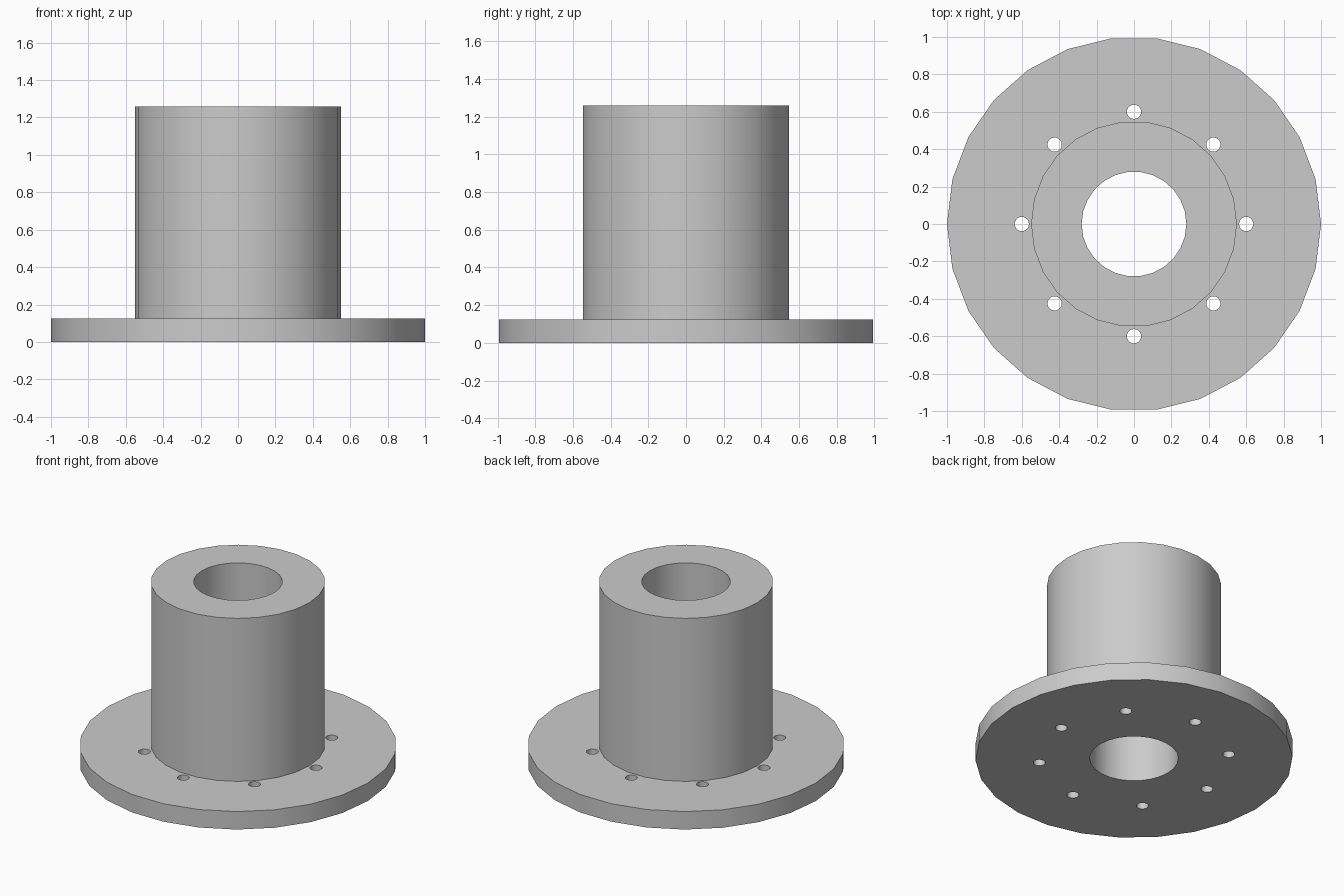
import bpy
import bmesh
from math import cos, sin, pi

SIDES = 26

cube = bpy.data.objects.get("Cube")
if cube:
    bpy.data.objects.remove(cube, do_unlink=True)

# One plain grey metal
grey = bpy.data.materials.new("grey metal")
grey.use_nodes = True
grey.diffuse_color = (0.6, 0.6, 0.6, 1)
grey.node_tree.nodes["Principled BSDF"].inputs["Base Color"].default_value = (0.6, 0.6, 0.6, 1)


def make_object(name, bm):
    bmesh.ops.recalc_face_normals(bm, faces=bm.faces)
    mesh = bpy.data.meshes.new(name)
    bm.to_mesh(mesh)
    bm.free()
    mesh.materials.append(grey)
    obj = bpy.data.objects.new(name, mesh)
    bpy.context.collection.objects.link(obj)
    return obj


def lathe(name, profile):
    """Revolve a closed (radius, height) profile around z."""
    bm = bmesh.new()
    rings = [[bm.verts.new((r * cos(2 * pi * i / SIDES), r * sin(2 * pi * i / SIDES), z))
              for i in range(SIDES)] for r, z in profile]
    for a, b in zip(rings, rings[1:] + rings[:1]):
        for i in range(SIDES):
            j = (i + 1) % SIDES
            bm.faces.new((a[i], a[j], b[j], b[i]))
    return make_object(name, bm)


# Flange disc and hub tube in one turned piece, with the bore through both
flange = lathe("flanged_hub", [(0.28, 0), (1, 0), (1, 0.125), (0.55, 0.125),
                               (0.55, 1.26), (0.28, 1.26)])

# Ring of eight bolt holes around the hub
bm = bmesh.new()
for k in range(8):
    angle = k * pi / 4
    made = bmesh.ops.create_cone(bm, cap_ends=True, segments=SIDES,
                                 radius1=0.038, radius2=0.038, depth=0.4)
    bmesh.ops.translate(bm, verts=made["verts"],
                        vec=(0.6 * cos(angle), 0.6 * sin(angle), 0.06))
cutter = make_object("bolt_hole_cutter", bm)
cutter.hide_render = True

cut = flange.modifiers.new("bolt holes", 'BOOLEAN')
cut.operation = 'DIFFERENCE'
cut.solver = 'EXACT'
cut.object = cutter

# Apply the cut, then smooth the round walls and keep the rims sharp
bpy.ops.object.select_all(action='DESELECT')
flange.select_set(True)
bpy.context.view_layer.objects.active = flange
bpy.ops.object.modifier_apply(modifier=cut.name)
bpy.data.objects.remove(cutter, do_unlink=True)
bpy.ops.object.shade_smooth_by_angle(angle=pi / 6)
